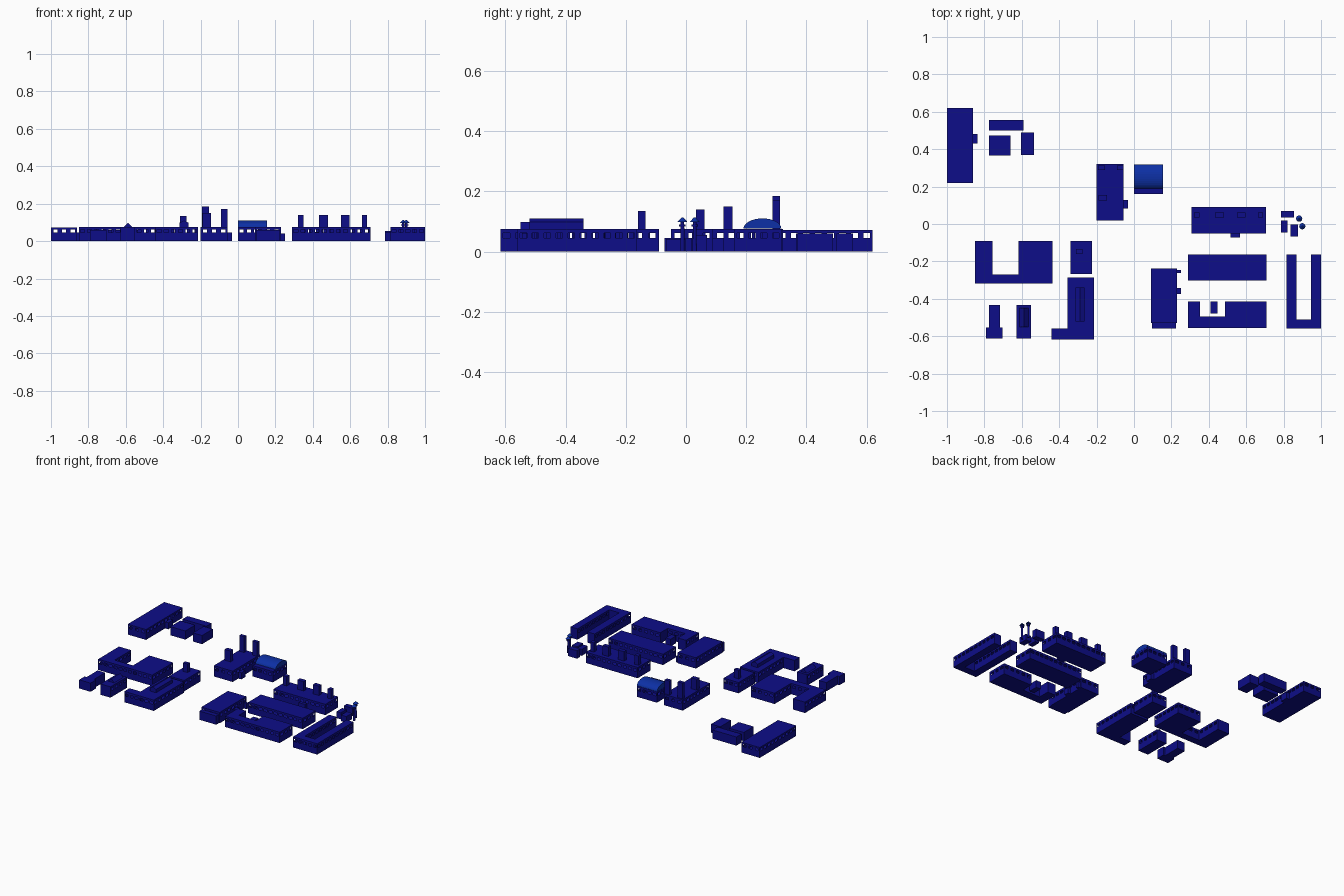
import bpy, bmesh, math

if "Cube" in bpy.data.objects:
    bpy.data.objects.remove(bpy.data.objects["Cube"])

def material(name, col):
    m = bpy.data.materials.new(name)
    m.diffuse_color = col
    m.use_nodes = True
    m.node_tree.nodes["Principled BSDF"].inputs["Base Color"].default_value = m.diffuse_color
    return m

NAVY = material("navy", (0.004, 0.004, 0.25, 1))
BLUE = material("mid_blue", (0.004, 0.03, 0.38, 1))

def finish(bm, name, mat):
    bmesh.ops.remove_doubles(bm, verts=bm.verts, dist=1e-5)
    bmesh.ops.recalc_face_normals(bm, faces=bm.faces)
    me = bpy.data.meshes.new(name)
    bm.to_mesh(me)
    bm.free()
    me.materials.append(mat)
    ob = bpy.data.objects.new(name, me)
    bpy.context.collection.objects.link(ob)
    return ob

def rect(x0, x1, y0, y1):
    return [(x0, y0), (x1, y0), (x1, y1), (x0, y1)]

def building(name, outline, h=0.075, windows=True, pitch=0.037):
    """Hollow shell with a band of open windows below the flat roof."""
    bm = bmesh.new()
    face = lambda pts: bm.faces.new([bm.verts.new(p) for p in pts])
    face([(x, y, h) for x, y in outline])
    face([(x, y, 0) for x, y in reversed(outline)])
    zb, zt = 0.045, 0.061
    for (ax, ay), (bx, by) in zip(outline, outline[1:] + outline[:1]):
        L = math.hypot(bx - ax, by - ay)

        def quad(s, t, z0, z1):
            p = (ax + (bx - ax) * s, ay + (by - ay) * s)
            q = (ax + (bx - ax) * t, ay + (by - ay) * t)
            face([(*p, z0), (*q, z0), (*q, z1), (*p, z1)])

        n = int(L / pitch)
        if not windows or n < 3:
            quad(0, 1, 0, h)
            continue
        quad(0, 1, 0, zb)
        quad(0, 1, zt, h)
        half = 0.011 / L
        edge = 0.0
        for i in range(n):
            c = (i + 0.5) / n
            quad(edge, c - half, zb, zt)
            edge = c + half
        quad(edge, 1, zb, zt)
    return finish(bm, name, NAVY)

def box(name, x0, x1, y0, y1, z0, z1, mat=NAVY):
    bm = bmesh.new()
    bmesh.ops.create_cube(bm, size=1)
    for v in bm.verts:
        v.co = ((x0, x1)[v.co.x > 0], (y0, y1)[v.co.y > 0], (z0, z1)[v.co.z > 0])
    return finish(bm, name, mat)

def prism(name, profile, axis, a, b, mat):
    """Extrude a (horizontal, z) profile along x or y from a to b."""
    bm = bmesh.new()
    put = lambda t, p: (t, p[0], p[1]) if axis == "x" else (p[0], t, p[1])
    f = bm.faces.new([bm.verts.new(put(a, p)) for p in profile])
    r = bmesh.ops.extrude_face_region(bm, geom=[f])
    for v in r["geom"]:
        if isinstance(v, bmesh.types.BMVert):
            v.co[0 if axis == "x" else 1] = b
    # keep the starting cap, extrusion removes it
    if f not in bm.faces:
        bm.faces.new([bm.verts.new(put(a, p)) for p in profile])
    return finish(bm, name, mat)

# north-west group
building("long_hall", rect(-1, -0.86, 0.22, 0.62), 0.072)
box("long_hall_porch", -0.86, -0.836, 0.43, 0.482, 0, 0.045)
building("north_block", rect(-0.775, -0.592, 0.5, 0.555), 0.06, False)
building("square_block", rect(-0.775, -0.66, 0.365, 0.473), 0.06, False)
building("side_block", rect(-0.605, -0.535, 0.37, 0.488), 0.06, False)

# south-west group
building("courtyard_house", [(-0.85, -0.318), (-0.435, -0.318), (-0.435, -0.09),
    (-0.617, -0.09), (-0.617, -0.27), (-0.757, -0.27), (-0.757, -0.09), (-0.85, -0.09)])
building("boiler_house", rect(-0.34, -0.225, -0.268, -0.09))
box("boiler_chimney", -0.31, -0.275, -0.16, -0.135, 0.075, 0.134)
building("corner_works", [(-0.44, -0.617), (-0.214, -0.617), (-0.214, -0.286),
    (-0.355, -0.286), (-0.355, -0.56), (-0.44, -0.56)])
prism("corner_works_skylight", [(-0.312, 0.075), (-0.265, 0.075), (-0.265, 0.098),
    (-0.288, 0.11), (-0.312, 0.098)], "y", -0.52, -0.34, NAVY)
building("small_house", [(-0.79, -0.612), (-0.703, -0.612), (-0.703, -0.553),
    (-0.717, -0.553), (-0.717, -0.432), (-0.775, -0.432), (-0.775, -0.553), (-0.79, -0.553)],
    0.06, False)
building("gabled_house", rect(-0.627, -0.55, -0.612, -0.432), 0.075)
prism("gabled_house_skylight", [(-0.612, 0.075), (-0.565, 0.075), (-0.588, 0.098)],
      "y", -0.55, -0.45, NAVY)

# central plant with stacks
building("central_plant", rect(-0.2, -0.055, 0.02, 0.322))
box("central_plant_porch", -0.055, -0.033, 0.083, 0.127, 0, 0.045)
box("plant_block_stack", -0.19, -0.145, 0.125, 0.155, 0.075, 0.15)
box("plant_tall_stack", -0.192, -0.155, 0.288, 0.312, 0.075, 0.184)
box("plant_second_stack", -0.092, -0.055, 0.288, 0.312, 0.075, 0.172)

# vaulted hall
building("vaulted_hall", rect(0, 0.155, 0.16, 0.318))
arc = [(0.254 - 0.063 * math.cos(math.pi * i / 16), 0.076 + 0.034 * math.sin(math.pi * i / 16))
       for i in range(17)]
prism("vaulted_roof", arc, "x", 0, 0.155, BLUE)

# chimney hall
building("chimney_hall", rect(0.308, 0.705, -0.05, 0.09))
box("chimney_hall_porch", 0.515, 0.566, -0.072, -0.05, 0, 0.045)
for i, (a, b) in enumerate([(0.322, 0.35), (0.432, 0.48), (0.552, 0.597), (0.664, 0.69)]):
    box(f"hall_chimney_{i + 1}", a, b, 0.034, 0.062, 0.075, 0.14)

# sheds and lamp masts on the east edge
box("shed_north", 0.787, 0.855, 0.035, 0.07, 0, 0.055)
box("shed_west", 0.787, 0.82, -0.045, 0.018, 0, 0.045)
box("shed_south", 0.837, 0.877, -0.066, -0.002, 0, 0.042)
for i, (x, y) in enumerate([(0.883, 0.029), (0.9, -0.012)]):
    for part, r1, r2, z0, z1, mat in [("mast", 0.007, 0.006, 0, 0.098, NAVY),
                                      ("mast_collar", 0.011, 0.011, 0.083, 0.09, NAVY),
                                      ("mast_cap", 0.017, 0.003, 0.098, 0.113, BLUE)]:
        bm = bmesh.new()
        bmesh.ops.create_cone(bm, cap_ends=True, segments=12, radius1=r1, radius2=r2, depth=z1 - z0)
        bmesh.ops.translate(bm, verts=bm.verts, vec=(x, y, (z0 + z1) / 2))
        finish(bm, f"{part}_{i + 1}", mat)

# south-east group
building("row_hall", rect(0.29, 0.708, -0.302, -0.163))
building("notched_hall", [(0.29, -0.555), (0.708, -0.555), (0.708, -0.415), (0.487, -0.415),
    (0.487, -0.495), (0.353, -0.495), (0.353, -0.415), (0.29, -0.415)])
box("notch_shed", 0.41, 0.447, -0.478, -0.415, 0, 0.05)
building("south_hall", rect(0.09, 0.23, -0.53, -0.238))
box("south_hall_annex", 0.095, 0.225, -0.56, -0.53, 0, 0.06)
box("south_hall_step", 0.23, 0.25, -0.262, -0.245, 0, 0.04)
box("south_hall_porch", 0.23, 0.25, -0.375, -0.342, 0, 0.04)
building("u_shaped_hall", [(0.815, -0.56), (1, -0.56), (1, -0.163), (0.947, -0.163),
    (0.947, -0.51), (0.87, -0.51), (0.87, -0.163), (0.815, -0.163)])
